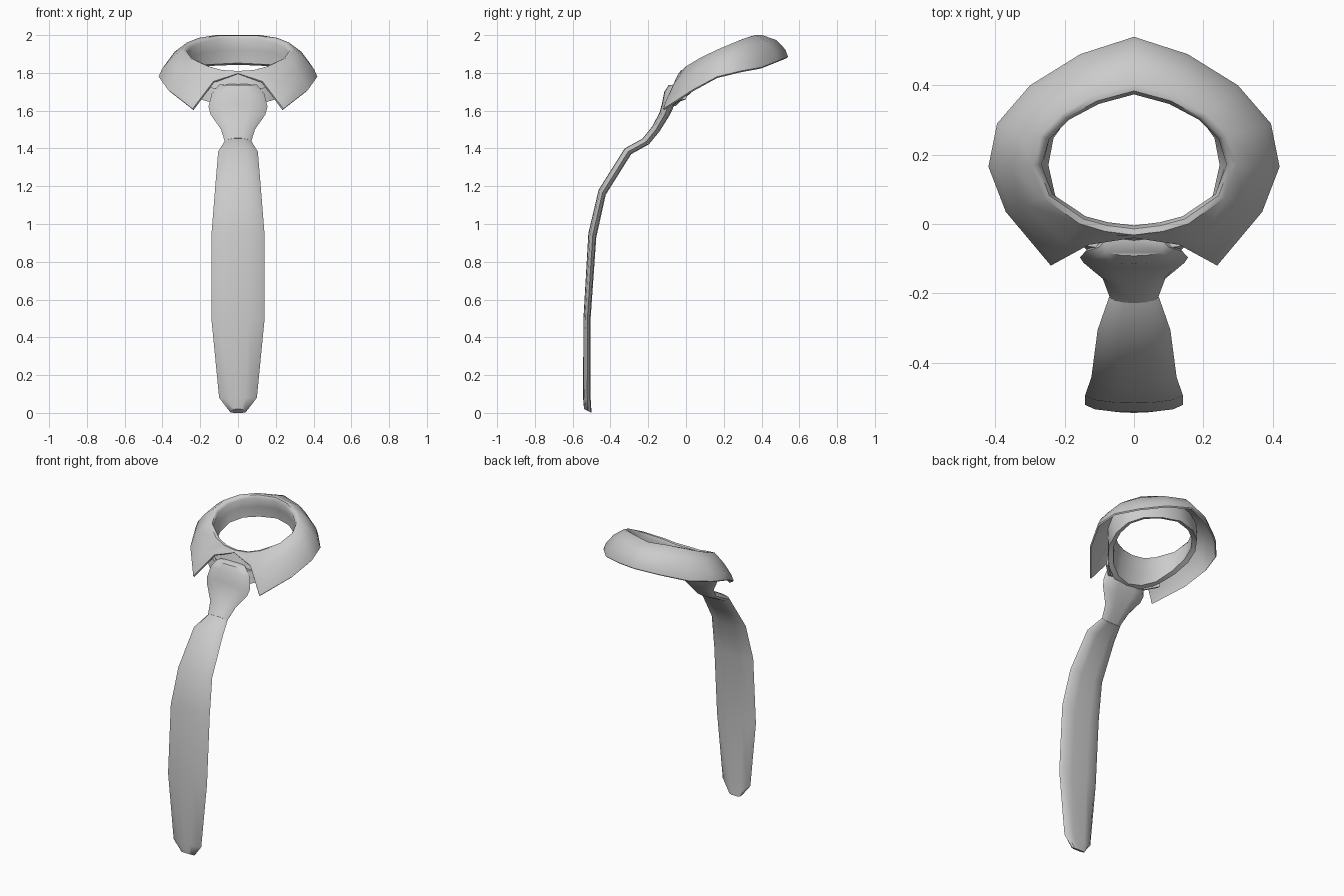
import bpy, bmesh, math
from mathutils import Vector as V

if "Cube" in bpy.data.objects:
    bpy.data.objects.remove(bpy.data.objects["Cube"])


def loft(name, rings, closed, angle):
    """Skin a list of equal-length rings; closed joins last to first, else caps the ends."""
    bm = bmesh.new()
    vs = [[bm.verts.new(p) for p in r] for r in rings]
    n, m = len(rings), len(rings[0])
    for i in range(n if closed else n - 1):
        a, b = vs[i], vs[(i + 1) % n]
        for j in range(m):
            k = (j + 1) % m
            bm.faces.new((a[j], a[k], b[k], b[j]))
    if not closed:
        bm.faces.new(vs[0])
        bm.faces.new(vs[-1])
    bmesh.ops.recalc_face_normals(bm, faces=bm.faces)
    me = bpy.data.meshes.new(name)
    bm.to_mesh(me)
    bm.free()
    ob = bpy.data.objects.new(name, me)
    bpy.context.collection.objects.link(ob)
    bpy.ops.object.select_all(action='DESELECT')
    ob.select_set(True)
    bpy.context.view_layer.objects.active = ob
    bpy.ops.object.shade_smooth_by_angle(angle=math.radians(angle))
    return ob


# Collar guide lines, half from centre back to centre front
crest = [(0, .39, 2.0), (.11, .36, 2.0), (.2, .31, 1.985), (.26, .25, 1.96), (.283, .17, 1.925),
         (.25, .08, 1.88), (.15, .01, 1.835), (.08, -.01, 1.815), (0, -.02, 1.81)]
edge = [(0, .54, 1.885), (.155, .49, 1.865), (.3, .40, 1.83), (.395, .29, 1.81), (.42, .165, 1.78),
        (.37, .035, 1.71), (.24, -.12, 1.61), (.13, -.06, 1.755), (0, -.04, 1.797)]
base = [(0, .41, 1.84), (.11, .38, 1.835), (.19, .32, 1.83), (.24, .25, 1.81), (.255, .17, 1.775),
        (.235, .08, 1.73), (.17, 0, 1.665), (.09, -.045, 1.63), (0, -.06, 1.615)]


def collar_section(i):
    c, e, b = V(crest[i]), V(edge[i]), V(base[i])
    out = V((c.x, c.y - .18, 0)).normalized()
    up = V((0, 0, 1))
    s = (e - c).length
    bulge = (up * .14 + out * .1) * s * (1 - i / 10)
    thin = (up + out).normalized() * min(.014, s * .2)
    mid, low = c.lerp(e, .45) + bulge, c.lerp(e, .82) + bulge * .7
    return [b + out * .022 + up * .003, b - out * .008 + up * .012, b.lerp(c, .5) - out * .006,
            c - out * .016 - up * .022, c - out * .006 - up * .003, c + out * .012,
            mid, low, e, e - thin * .7, low - thin, mid - thin,
            c + out * .016 - up * .03]


half = [collar_section(i) for i in range(9)]
mirrored = [[V((-p.x, p.y, p.z)) for p in r] for r in half[7:0:-1]]
loft("shirt_collar", half + mirrored, True, 50)

# Tie sections: half width, front y, back y, z at front, z at back
lens = [(-1, .55), (-.8, .22), (-.4, .04), (0, 0), (.4, .04), (.8, .22), (1, .55),
        (.85, .9), (.4, 1), (-.4, 1), (-.85, .9)]


def tie_ring(w, yf, yb, zf, zb):
    return [V((x * w, yf + (yb - yf) * t, zf + (zb - zf) * t)) for x, t in lens]


knot = [(.10, -.092, -.045, 1.735, 1.74), (.14, -.115, -.05, 1.70, 1.68), (.156, -.128, -.07, 1.635, 1.61),
        (.145, -.14, -.09, 1.59, 1.57), (.09, -.18, -.14, 1.515, 1.49), (.07, -.228, -.198, 1.455, 1.42)]
loft("tie_knot", [tie_ring(*k) for k in knot], False, 50)

blade = [(.072, -.225, -.2, 1.455, 1.42), (.105, -.325, -.29, 1.40, 1.37), (.123, -.463, -.425, 1.18, 1.155),
         (.141, -.517, -.475, .95, .93), (.141, -.543, -.505, .5, .5), (.10, -.545, -.505, .08, .08),
         (.045, -.54, -.5, .02, 0.0)]
loft("tie_blade", [tie_ring(*k) for k in blade], False, 50)

# Tie band passing under the collar at each side of the knot
band = []
for x, y, z in [(-.2, .0, 1.70), (-.13, -.06, 1.68), (0, -.075, 1.69), (.13, -.06, 1.68), (.2, .0, 1.70)]:
    band.append([V((x, y - .02, z - .04)), V((x, y - .005, z + .04)),
                 V((x, y + .015, z + .04)), V((x, y, z - .04))])
loft("tie_neckband", band, False, 50)
